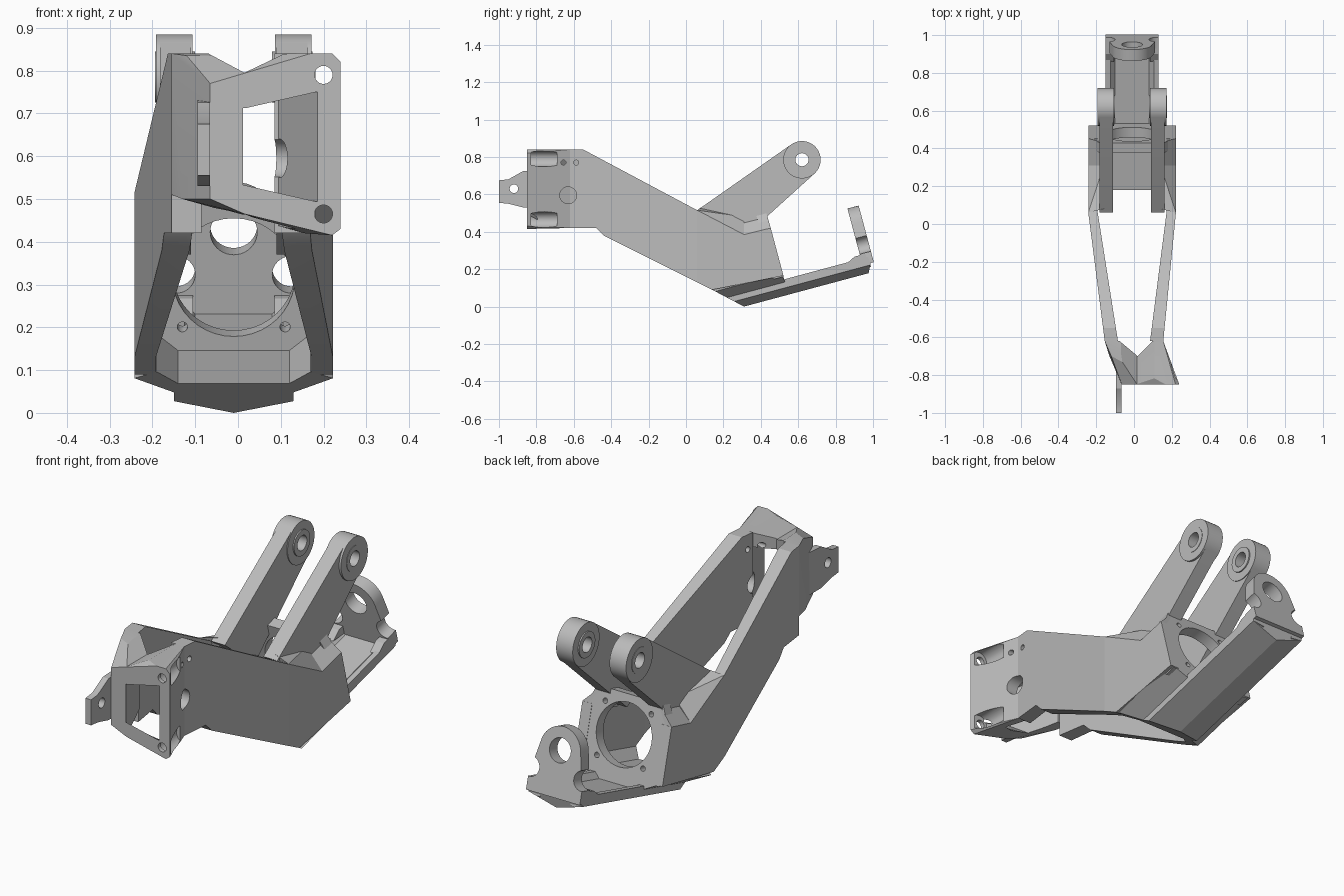
import bpy, bmesh, math
from mathutils import Vector, Matrix

if "Cube" in bpy.data.objects:
    bpy.data.objects.remove(bpy.data.objects["Cube"])

grey = bpy.data.materials.new("plain grey")
grey.use_nodes = True
grey.diffuse_color = (0.5, 0.5, 0.5, 1)
grey.node_tree.nodes["Principled BSDF"].inputs["Base Color"].default_value = grey.diffuse_color

CX = -0.01                      # centre line of the rear body
TILT = Matrix.Rotation(math.radians(15), 3, 'X')
PIVOT = Vector((CX, 0.31, 0))
parts = []


def rear(x, v, w):
    """Point in the tilted frame of the tray, motor plate and lug."""
    return PIVOT + TILT @ Vector((x, v, w))


def finish(name, bm):
    bmesh.ops.recalc_face_normals(bm, faces=bm.faces)
    mesh = bpy.data.meshes.new(name)
    bm.to_mesh(mesh)
    bm.free()
    mesh.materials.append(grey)
    ob = bpy.data.objects.new(name, mesh)
    bpy.context.collection.objects.link(ob)
    parts.append(ob)
    return ob


def loft(name, ring_a, ring_b):
    bm = bmesh.new()
    a = [bm.verts.new(p) for p in ring_a]
    b = [bm.verts.new(p) for p in ring_b]
    bm.faces.new(a)
    bm.faces.new(b[::-1])
    for i in range(len(a)):
        j = (i + 1) % len(a)
        bm.faces.new((a[i], b[i], b[j], a[j]))
    return finish(name, bm)


def hull(name, points):
    bm = bmesh.new()
    verts = [bm.verts.new(p) for p in points]
    res = bmesh.ops.convex_hull(bm, input=verts)
    loose = {g for g in res["geom_interior"] + res["geom_unused"] if isinstance(g, bmesh.types.BMVert)}
    bmesh.ops.delete(bm, geom=list(loose), context='VERTS')
    bmesh.ops.dissolve_limit(bm, angle_limit=0.01, verts=bm.verts, edges=bm.edges)
    return finish(name, bm)


def circle(a, b, r, n=40):
    return [(a + r * math.cos(2 * math.pi * i / n), b + r * math.sin(2 * math.pi * i / n)) for i in range(n)]


def rod(name, p, q, r):
    p, q = Vector(p), Vector(q)
    turn = (q - p).to_track_quat('Z', 'Y')
    ring = [turn @ Vector((a, b, 0)) for a, b in circle(0, 0, r)]
    return loft(name, [p + c for c in ring], [q + c for c in ring])


def cut(ob, *cutters):
    for c in cutters:
        c.hide_render = True
        mod = ob.modifiers.new("cut", 'BOOLEAN')
        mod.operation, mod.solver, mod.object = 'DIFFERENCE', 'EXACT', c
    bpy.context.view_layer.update()
    deps = bpy.context.evaluated_depsgraph_get()
    mesh = bpy.data.meshes.new_from_object(ob.evaluated_get(deps))
    ob.modifiers.clear()
    ob.data = mesh
    for c in cutters:
        parts.remove(c)
        bpy.data.objects.remove(c)


def side_x(y, s, inset):
    """Plates spread apart from the head to the rear body."""
    t = (min(y, 0.06) + 0.62) / 0.68
    half = 0.155 + 0.077 * t
    thick = 0.07 - 0.02 * t
    return s * (half - (thick if inset else 0)) + CX * t


FORE = [(-0.62, 0.42), (-0.62, 0.84), (-0.55, 0.84), (0.06, 0.515), (0.06, 0.13), (-0.44, 0.38), (-0.48, 0.42)]
AFT = [(0.06, 0.515), (0.31, 0.385), (0.453, 0.42), (0.521, 0.165), (0.14, 0.09), (0.06, 0.13)]

for s, side in ((-1, "right"), (1, "left")):
    # Side plates
    for label, outline in (("fore", FORE), ("rear", AFT)):
        plate = loft(f"{side}_{label}_side_plate",
                     [(side_x(y, s, False), y, z) for y, z in outline],
                     [(side_x(y, s, True), y, z) for y, z in outline])
        if s > 0 and label == "fore":
            cut(plate, *[rod("hole", (0.0, y, z), (0.3, y, z), r)
                         for y, z, r in ((-0.63, 0.595, 0.045), (-0.587, 0.77, 0.013))])

    # Raised arm with thicker round eye
    outline = [(0.06, 0.515), (0.13, 0.46), (0.31, 0.37), (0.44, 0.5)] + circle(0.62, 0.785, 0.1)
    arm = hull(f"{side}_arm", [(CX + s * x, y, z) for x in (0.1, 0.172) for y, z in outline])
    boss = rod(f"{side}_arm_boss", (CX + s * 0.096, 0.62, 0.785), (CX + s * 0.182, 0.62, 0.785), 0.1)
    collar = rod(f"{side}_arm_collar", (CX + s * 0.09, 0.62, 0.785), (CX + s * 0.184, 0.62, 0.785), 0.06)
    for ob in (arm, boss, collar):
        cut(ob, rod("eye", (CX, 0.62, 0.785), (CX + s * 0.3, 0.62, 0.785), 0.035))

    # Sloped gussets from side plate up to the arm
    hull(f"{side}_front_gusset",
         [(CX + s * 0.232, y, z) for y, z in ((0.06, 0.515), (0.31, 0.385))]
         + [(CX + s * 0.15, y, z) for y, z in ((0.08, 0.53), (0.31, 0.48), (0.31, 0.36), (0.1, 0.45))])
    hull(f"{side}_rear_gusset",
         [(CX + s * 0.232, y, z) for y, z in ((0.31, 0.385), (0.453, 0.42))]
         + [(CX + s * 0.15, y, z) for y, z in ((0.31, 0.47), (0.43, 0.5), (0.31, 0.36), (0.453, 0.40))])

    # Side rail of the tray and foot beside the lug
    loft(f"{side}_tray_rail", *[[rear(s * x, v, w) for x, w in
         ((0.14, 0.04), (0.14, 0.085), (0.115, 0.085), (0.08, 0.05), (0.08, 0.03))] for v in (0.2, 0.71)])
    hull(f"{side}_lug_foot", [rear(s * x, v, w) for x in (0.095, 0.14)
                              for v, w in ((0.59, 0.08), (0.64, 0.105), (0.7, 0.105), (0.7, 0.06))])

# Skewed head with a window opening into the space between the plates
front = [(-0.065, 0.5), (-0.065, 0.77), (0.02, 0.775), (0.17, 0.84), (0.22, 0.84), (0.24, 0.82),
         (0.24, 0.43), (0.22, 0.415), (0.015, 0.465)]
back = [(-0.155, -0.62, 0.51), (-0.155, -0.62, 0.84), (0.155, -0.62, 0.84), (0.155, -0.62, 0.42),
        (-0.13, -0.7, 0.5), (-0.12, -0.7, 0.835), (0.18, -0.7, 0.835), (0.18, -0.7, 0.425)]
head = hull("head", [(x, -0.85, z) for x, z in front] + back)
funnel = loft("funnel",
              [(x, -0.86, z) for x, z in ((0.015, 0.54), (0.015, 0.71), (0.19, 0.75), (0.19, 0.5))],
              [(x, -0.6, z) for x, z in ((-0.085, 0.36), (-0.085, 0.77), (0.085, 0.77), (0.085, 0.36))])
back_vee = loft("back_vee", *[[(x, y, z) for x, y in ((0.02, -0.7), (-0.1, -0.6), (0.12, -0.6))]
                              for z in (0.3, 0.95)])
top_vee = loft("top_vee", *[[(x, y, z) for x, z in ((-0.075, 0.843), (0.015, 0.795), (0.13, 0.85), (0.015, 0.9))]
                            for y in (-0.9, -0.55)])
under_vee = loft("under_vee", *[[(x, y, z) for x, z in ((-0.12, 0.4), (-0.03, 0.468), (0.02, 0.463), (0.16, 0.4))]
                                for y in (-0.9, -0.55)])
cutters = [funnel, back_vee, top_vee, under_vee,
           rod("side_hole", (0.05, -0.63, 0.595), (0.3, -0.63, 0.595), 0.045),
           rod("pin_hole", (0.05, -0.655, 0.77), (0.3, -0.655, 0.77), 0.013)]
for z in (0.79, 0.465):
    cutters.append(rod("bolt_hole", (0.2, -0.9, z), (0.2, -0.7, z), 0.021))
    cutters.append(rod("bolt_pocket", (0.205, -0.83, z), (0.205, -0.69, z), 0.042))
cut(head, *cutters)

# Front tab
tab_outline = [(-1, 0.555), (-1, 0.675), (-0.95, 0.68), (-0.87, 0.725), (-0.78, 0.73), (-0.78, 0.53),
               (-0.87, 0.53), (-0.95, 0.55)]
tab = loft("front_tab", *[[(x, y, z) for y, z in tab_outline] for x in (-0.095, -0.065)])
cut(tab, rod("tab_hole", (-0.2, -0.92, 0.63), (0, -0.92, 0.63), 0.023))

# Body floor with raked front edge
floor_section = [(0, 0), (0.14, 0.04), (0.14, 0.07), (0.232, 0.118), (0.18, 0.14), (0.13, 0.1)]
floor_section += [(-x, w) for x, w in floor_section[:0:-1]]
loft("body_floor", [rear(x, -1.08 * w, w) for x, w in floor_section],
     [rear(x, 0.245, w) for x, w in floor_section])

# V-bottomed tray
tray_section = [(0, 0), (0.14, 0.04), (0.14, 0.06), (-0.14, 0.06), (-0.14, 0.04)]
loft("tray", [rear(x, 0.2, w) for x, w in tray_section],
     [rear(x, 0.69 + 0.5 * w, w) for x, w in tray_section])

# Motor mounting plate
plate_outline = [(0.215, 0.1), (0.215, 0.36), (0.17, 0.455), (-0.17, 0.455), (-0.215, 0.36), (-0.215, 0.1)]
mount = loft("motor_plate", *[[rear(x, v, w) for x, w in plate_outline] for v in (0.19, 0.245)])
cut(mount, rod("motor_bore", rear(0, 0.1, 0.277), rear(0, 0.4, 0.277), 0.143),
    *[rod("screw_hole", rear(x, 0.1, 0.277 + d), rear(x, 0.4, 0.277 + d), 0.012)
      for x in (-0.12, 0.12) for d in (-0.12, 0.12)])

# Rear bearing lug
lug_outline = circle(0, 0.258, 0.105) + [(x, w) for x in (-0.14, 0.14) for w in (0.05, 0.11)]
lug = hull("bearing_lug", [rear(x, v, w) for v in (0.67, 0.732) for x, w in lug_outline])
cut(lug, rod("lug_bore", rear(0, 0.6, 0.258), rear(0, 0.8, 0.258), 0.055),
    *[rod("notch", rear(x, 0.6, 0.155), rear(x, 0.8, 0.155), 0.045) for x in (-0.135, 0.135)])

# Smooth round faces, keep edges sharp
bpy.ops.object.select_all(action='DESELECT')
for ob in parts:
    ob.select_set(True)
bpy.context.view_layer.objects.active = parts[0]
bpy.ops.object.shade_smooth_by_angle(angle=math.radians(25))
